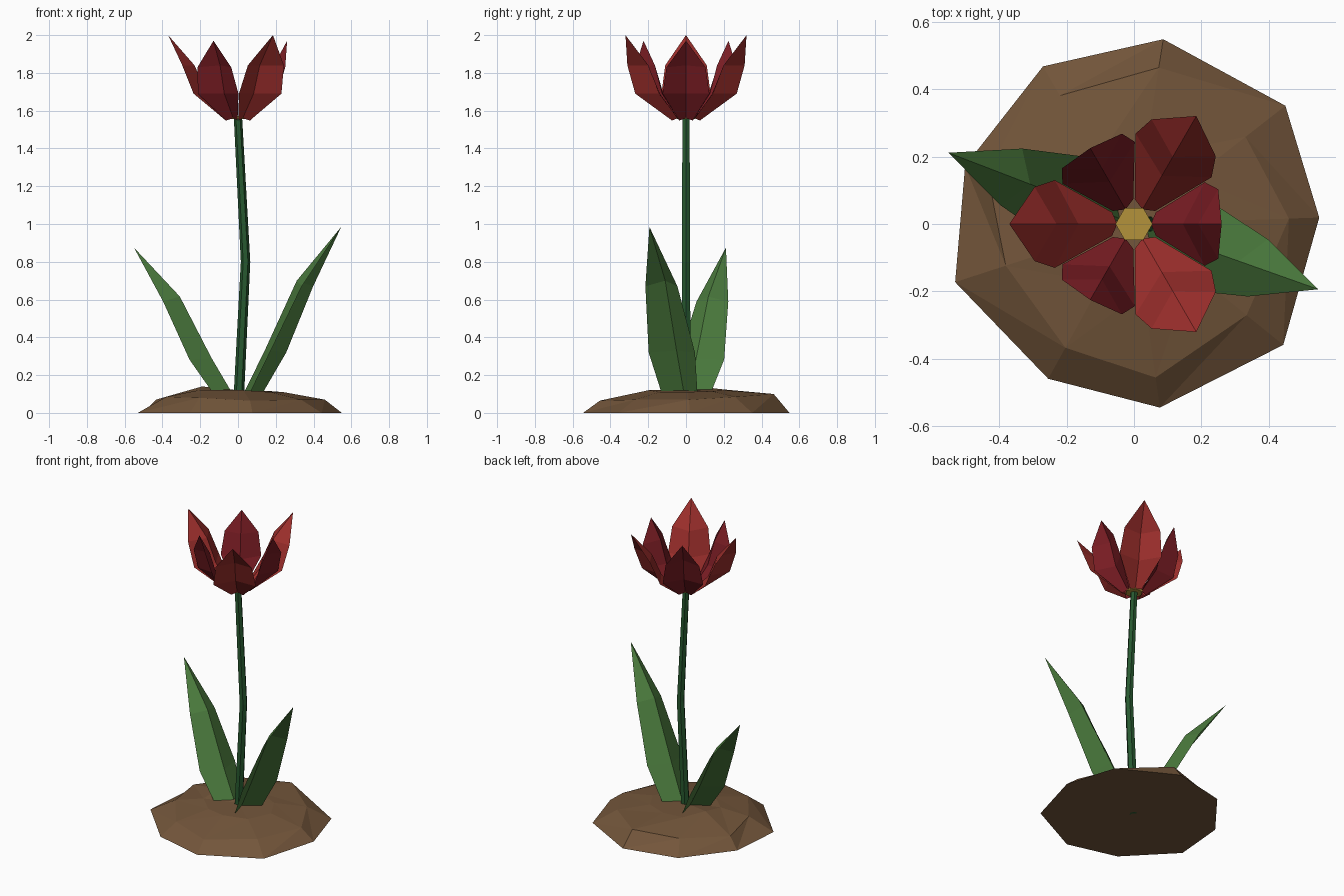
import bpy
from math import sin, cos, radians, pi
from mathutils import Vector

if "Cube" in bpy.data.objects:
    bpy.data.objects.remove(bpy.data.objects["Cube"])


def material(name, srgb):
    m = bpy.data.materials.new(name)
    m.diffuse_color = (*[c ** 2.2 for c in srgb], 1)  # display colour to linear
    m.use_nodes = True
    m.node_tree.nodes["Principled BSDF"].inputs["Base Color"].default_value = m.diffuse_color
    return m


def build(name, verts, faces, mat):
    me = bpy.data.meshes.new(name)
    me.from_pydata(verts, [], faces)
    me.materials.append(mat)
    ob = bpy.data.objects.new(name, me)
    bpy.context.collection.objects.link(ob)
    return ob


def loft(name, rings, mat, cap_low, cap_high):
    """Skin equal-sized closed rings, closing each end with a fan to a point."""
    n = len(rings[0])
    verts = [v for r in rings for v in r] + [cap_low, cap_high]
    lo, hi, top = len(verts) - 2, len(verts) - 1, (len(rings) - 1) * n
    faces = []
    for i in range(n):
        j = (i + 1) % n
        faces += [(lo, j, i), (top + i, top + j, hi)]
        for k in range(0, top, n):
            faces += [(k + i, k + j, k + n + j), (k + i, k + n + j, k + n + i)]
    return build(name, verts, faces, mat)


def blade(name, angle, rows, tip, mat):
    """Ridged leaf or petal: rows of (rib r, rib z, edge r, edge z, half width)."""
    a = radians(angle)
    out, side = Vector((cos(a), sin(a), 0)), Vector((-sin(a), cos(a), 0))
    up = Vector((0, 0, 1))
    verts, faces = [], []
    for rr, rz, er, ez, w in rows:
        verts += [out * er - side * w + up * ez, out * rr + up * rz,
                  out * er + side * w + up * ez]
    verts.append(out * tip[0] + up * tip[1])
    t = len(verts) - 1
    for k in range(0, t - 3, 3):
        for c in (k, k + 1):
            faces.append((c, c + 3, c + 4, c + 1))
    faces += [(t - 3, t, t - 2), (t - 2, t, t - 1)]
    return build(name, verts, faces, mat)


soil = material("soil", (0.45, 0.34, 0.24))
stem_green = material("stem_green", (0.17, 0.35, 0.20))
leaf_green = material("leaf_green", (0.30, 0.48, 0.25))
red = material("red", (0.62, 0.20, 0.19))
crimson = material("crimson", (0.48, 0.135, 0.16))
yellow = material("yellow", (0.70, 0.57, 0.24))

# Soil mound: nine-sided, slightly irregular
angles = (2, 38, 81, 120, 161, 198, 241, 278, 321)
rings = []
for radii, heights in (
        ((.55, .57, .555, .54, .53, .558, .525, .55, .57), (0,) * 9),
        ((.46, .42, .47, .44, .46, .40, .42, .46, .43),
         (.07, .085, .10, .085, .07, .085, .08, .065, .07)),
        ((.24, .22, .20, .22, .20, .22, .20, .20, .22),
         (.11, .115, .12, .125, .14, .12, .12, .12, .11))):
    rings.append([(r * cos(radians(a)), r * sin(radians(a)), z)
                  for a, r, z in zip(angles, radii, heights)])
loft("soil_mound", rings, soil, (0, 0, 0), (0, 0, .12))

# Bent six-sided stem
rings = [[(x + r * cos(i * pi / 3), r * sin(i * pi / 3), z) for i in range(6)]
         for x, z, r in ((0, 0, .028), (.04, .8, .025), (0, 1.56, .022))]
loft("stem", rings, stem_green, (0, 0, 0), (0, 0, 1.56))

# Flower centre: thin hexagonal disc
rings = [[(.055 * cos(i * pi / 3), .055 * sin(i * pi / 3), z) for i in range(6)]
         for z in (1.555, 1.572)]
loft("flower_centre", rings, yellow, (0, 0, 1.555), (0, 0, 1.572))

# Two opposite leaves, ridge on the inner side
for name, angle, s, tip in (("right_leaf", -19.5, 1, (.58, .985)),
                            ("left_leaf", 159, .88, (.59, .875))):
    rows = [(.03, .10, .10, .10, .10), (.15, .33 * s, .225, .32 * s, .13),
            (.33, .70 * s, .39, .67 * s, .09)]
    blade(name, angle, rows, tip, leaf_green)

# Six petals: short inner ones alternating with long outer ones
inner = [(.05, 1.56, .065, 1.548, .035), (.145, 1.69, .21, 1.69, .124),
         (.19, 1.84, .25, 1.83, .103)]
outer = [(.05, 1.56, .065, 1.548, .035), (.165, 1.69, .235, 1.69, .13),
         (.23, 1.84, .295, 1.84, .11)]
for i in range(3):
    blade(f"inner_petal_{i + 1}", 120 * i, inner, (.26, 1.97), crimson)
    blade(f"outer_petal_{i + 1}", 60 + 120 * i, outer, (.37, 2.0), red)
